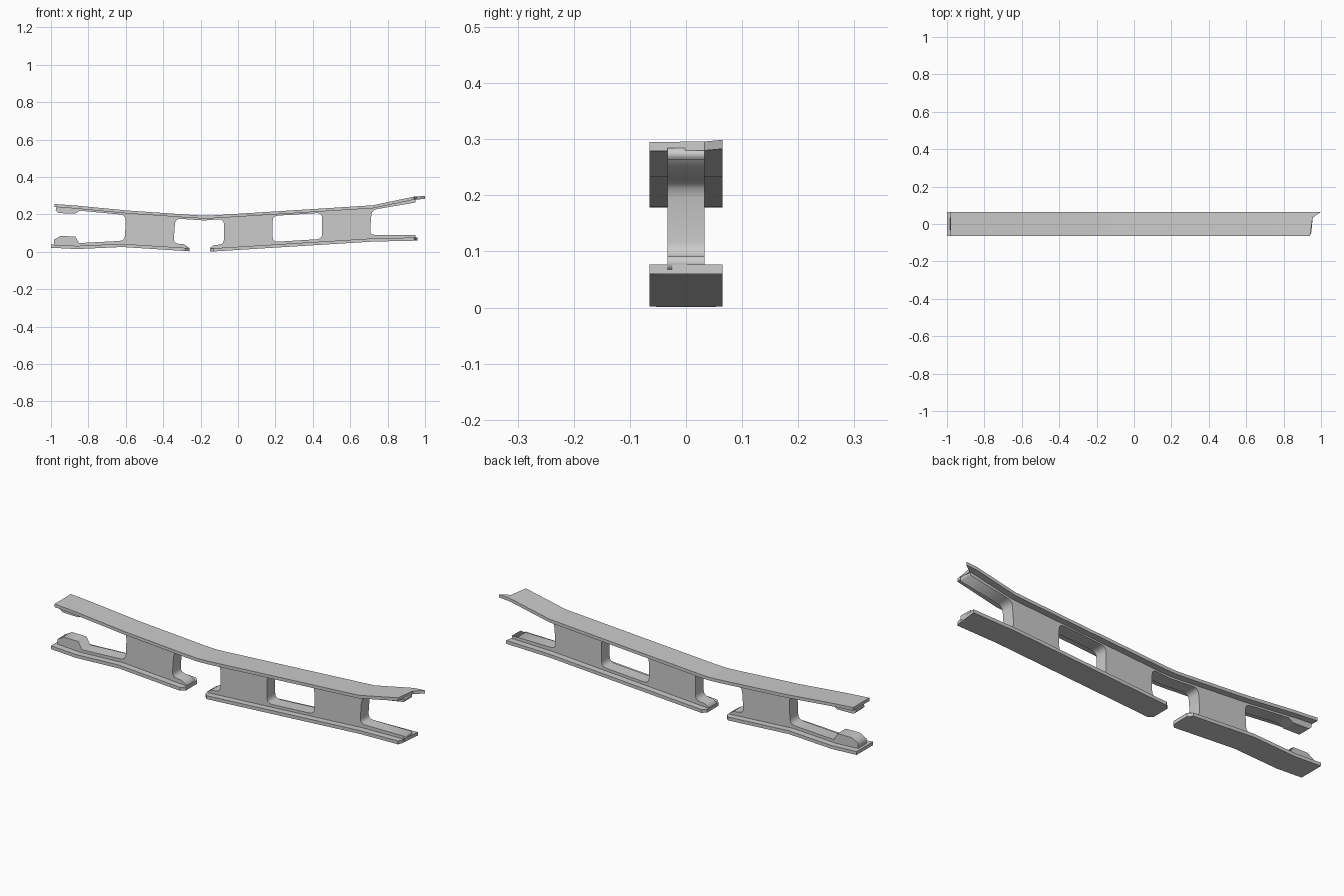
import bpy, bmesh, math
from mathutils import Vector

if "Cube" in bpy.data.objects:
    bpy.data.objects.remove(bpy.data.objects["Cube"])


def flange(name, pts, thick, start_x, end_x, ys):
    """Wide plate following an x-z top profile; ends are trimmed per y station."""
    bm = bmesh.new()
    n = len(pts)
    rows = []
    for j, y in enumerate(ys):
        row = []
        for i, (x, z) in enumerate(pts):
            if i in (0, n - 1):
                nx = start_x[j] if i == 0 else end_x[j]
                ax, az = pts[1] if i == 0 else pts[-2]
                z += (nx - x) * (z - az) / (x - ax)
                x = nx
            row.append((bm.verts.new((x, y, z)), bm.verts.new((x, y, z - thick))))
        rows.append(row)
    for j in range(len(ys) - 1):
        a, b = rows[j], rows[j + 1]
        for i in range(n - 1):
            bm.faces.new((a[i][0], a[i + 1][0], b[i + 1][0], b[i][0]))
            bm.faces.new((a[i][1], b[i][1], b[i + 1][1], a[i + 1][1]))
        for i in (0, n - 1):
            bm.faces.new((a[i][0], b[i][0], b[i][1], a[i][1]))
    for r in (rows[0], rows[-1]):
        for i in range(n - 1):
            bm.faces.new((r[i][0], r[i][1], r[i + 1][1], r[i + 1][0]))
    bmesh.ops.recalc_face_normals(bm, faces=bm.faces)
    me = bpy.data.meshes.new(name)
    bm.to_mesh(me)
    bm.free()
    ob = bpy.data.objects.new(name, me)
    bpy.context.collection.objects.link(ob)
    return ob


def rounded(pts):
    """Points (x, z) or (x, z, radius): fillet the ones with a radius."""
    out = []
    for i, p in enumerate(pts):
        c = Vector(p[:2])
        if len(p) == 2:
            out.append(c)
            continue
        a = c + (Vector(pts[i - 1][:2]) - c).normalized() * p[2]
        b = c + (Vector(pts[(i + 1) % len(pts)][:2]) - c).normalized() * p[2]
        for k in range(4):
            t = k / 3
            out.append(a * (1 - t) ** 2 + c * 2 * t * (1 - t) + b * t * t)
    return out


def plate(name, loops, half):
    """Flat outline with holes, extruded evenly about y = 0."""
    cu = bpy.data.curves.new(name, 'CURVE')
    cu.dimensions = '2D'
    cu.fill_mode = 'BOTH'
    cu.extrude = half
    for loop in loops:
        pts = rounded(loop)
        s = cu.splines.new('POLY')
        s.points.add(len(pts) - 1)
        for q, p in zip(s.points, pts):
            q.co = (p.x, p.y, 0, 1)
        s.use_cyclic_u = True
    ob = bpy.data.objects.new(name, cu)
    ob.rotation_euler.x = math.pi / 2
    bpy.context.collection.objects.link(ob)
    bpy.ops.object.select_all(action='DESELECT')
    ob.select_set(True)
    bpy.context.view_layer.objects.active = ob
    bpy.ops.object.convert(target='MESH')


# Upper flange, with its torn right end
top = [(-.98, .256), (-.86, .247), (-.59, .221), (-.24, .197), (-.18, .194),
       (-.12, .196), (.72, .249), (.94, .295), (.955, .296)]
up = flange("upper_flange", top, .016, [-.98] * 3,
            [.941, .955, 1.0], [-.065, .033, .065])

# Lower flanges either side of the gap, corners clipped at the gap
ys = [-.065, -.045, .045, .065]
left = [(-1, .039), (-.86, .032), (-.62, .043), (-.26, .020)]
flange("lower_flange_left", left, .017, [-1] * 4, [-.28, -.26, -.26, -.28], ys)
right = [(-.15, .018), (.72, .072), (.96, .077)]
flange("lower_flange_right", right, .017, [-.13, -.15, -.15, -.13],
       [.94, .948, .957, .96], ys)

# Narrow web: posts, rims and left end lumps in one outline
R = .028
outline = [(x, z - .008) for x, z in reversed(top[1:-2])]
outline = [(.95, .284)] + outline + [
    (-.97, .246), (-.975, .222), (-.96, .207), (-.87, .205), (-.845, .220),
    # left opening and lower left rim
    (-.60, .197, R), (-.605, .060, R), (-.64, .058), (-.85, .047),
    (-.87, .083), (-.95, .084), (-.985, .065), (-.985, .030),
    (-.86, .024), (-.62, .035), (-.265, .012), (-.265, .025), (-.29, .041),
    # gap between lower flanges
    (-.345, .045, R), (-.335, .178, R), (-.18, .168), (-.075, .176, R),
    (-.075, .040, R), (-.125, .037), (-.148, .024), (-.148, .010),
    # lower right rim and right opening
    (.72, .064), (.95, .068), (.95, .091), (.705, .090, R), (.715, .224, R),
    (.95, .264)]
window = [(.185, .053, R), (.45, .069, R), (.45, .209, R), (.185, .192, R)]
plate("web", [outline, window], .033)
